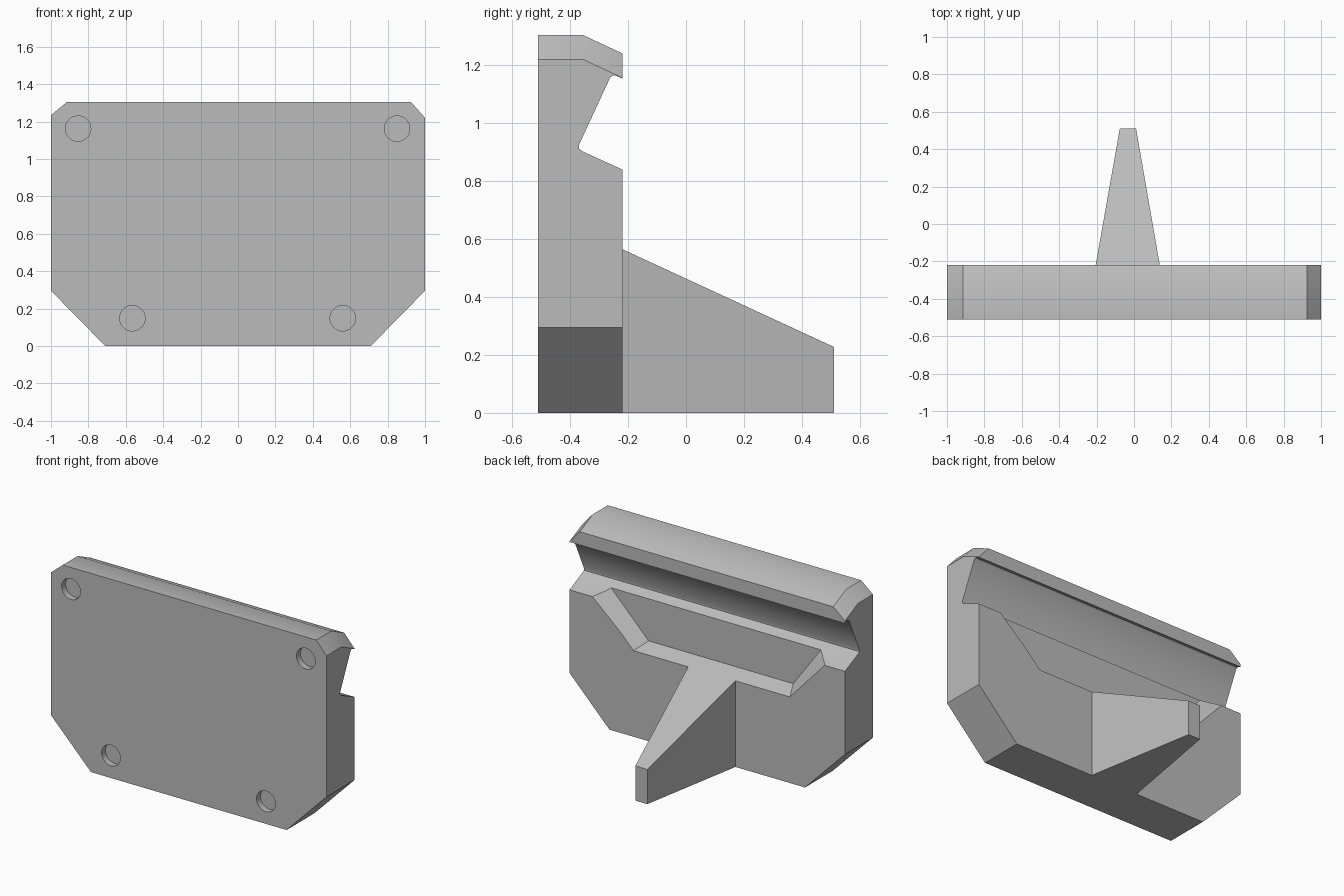
import bpy, bmesh, math
from mathutils import Vector

if "Cube" in bpy.data.objects:
    bpy.data.objects.remove(bpy.data.objects["Cube"])

grey = bpy.data.materials.new("plain_grey")
grey.diffuse_color = (0.5, 0.5, 0.5, 1)
grey.use_nodes = True
grey.node_tree.nodes["Principled BSDF"].inputs["Base Color"].default_value = grey.diffuse_color


def loft(name, rings):
    """Closed solid through equal-length rings of points."""
    bm = bmesh.new()
    vs = [[bm.verts.new(p) for p in r] for r in rings]
    n = len(rings[0])
    for a, b in zip(vs, vs[1:]):
        for i in range(n):
            j = (i + 1) % n
            bm.faces.new((a[i], a[j], b[j], b[i]))
    bm.faces.new(vs[0][::-1])
    bm.faces.new(vs[-1])
    bmesh.ops.recalc_face_normals(bm, faces=bm.faces)
    me = bpy.data.meshes.new(name)
    bm.to_mesh(me)
    bm.free()
    ob = bpy.data.objects.new(name, me)
    bpy.context.collection.objects.link(ob)
    me.materials.append(grey)
    return ob


def activate(ob):
    bpy.ops.object.select_all(action='DESELECT')
    ob.select_set(True)
    bpy.context.view_layer.objects.active = ob


def cut(ob, cutter):
    activate(ob)
    m = ob.modifiers.new("cut", 'BOOLEAN')
    m.operation, m.solver, m.object = 'DIFFERENCE', 'EXACT', cutter
    bpy.ops.object.modifier_apply(modifier=m.name)
    bpy.data.objects.remove(cutter)


# Back plate: hooked side profile swept along x, corners dropped or raised at the ends
def section(x, low, drop):
    prof = [(-.51, low), (-.22, low), (-.22, .84), (-.358, .903), (-.369, .912), (-.369, .926),
            (-.262, 1.157), (-.252, 1.165), (-.242, 1.164), (-.22, 1.154),
            (-.22, 1.241 - drop), (-.355, 1.304 - drop), (-.51, 1.304 - drop)]
    return [(x, y, z) for y, z in prof]


plate = loft("back_plate", [
    section(-1, .295, .07), section(-.915, .2085, 0), section(-.71, 0, 0),
    section(.71, 0, 0), section(.925, .2187, 0), section(1, .295, .084)])

# Shallow tapered pocket in the rear, open towards the ledge
outer = [(.535, .565), (.96, .95), (-.935, .95), (-.6, .565)]
inner = [(.49, .606), (.83, .95), (-.81, .95), (-.56, .606)]
o = [Vector((x, -.22, z)) for x, z in outer]
i = [Vector((x, -.312, z)) for x, z in inner]
cut(plate, loft("pocket_cutter", [[a + (a - b) * .4 for a, b in zip(o, i)], i]))

# Round blind holes in the front
for hx, hz in ((-.855, 1.162), (.85, 1.162), (-.565, .148), (.56, .148)):
    angles = [math.tau * k / 40 for k in range(40)]
    cut(plate, loft("hole_cutter", [
        [(hx + .068 * math.cos(a), y, hz + .068 * math.sin(a)) for a in angles]
        for y in (-.6, -.47)]))

# Tapered rear fin with a sloping top
fin = loft("rear_fin", [
    [(-.205, -.22, 0), (.138, -.22, 0), (.138, -.22, .565), (-.205, -.22, .565)],
    [(-.076, .51, 0), (.011, .51, 0), (.011, .51, .228), (-.076, .51, .228)]])

for ob in (plate, fin):
    activate(ob)
    bpy.ops.object.shade_smooth_by_angle(angle=math.radians(30))
